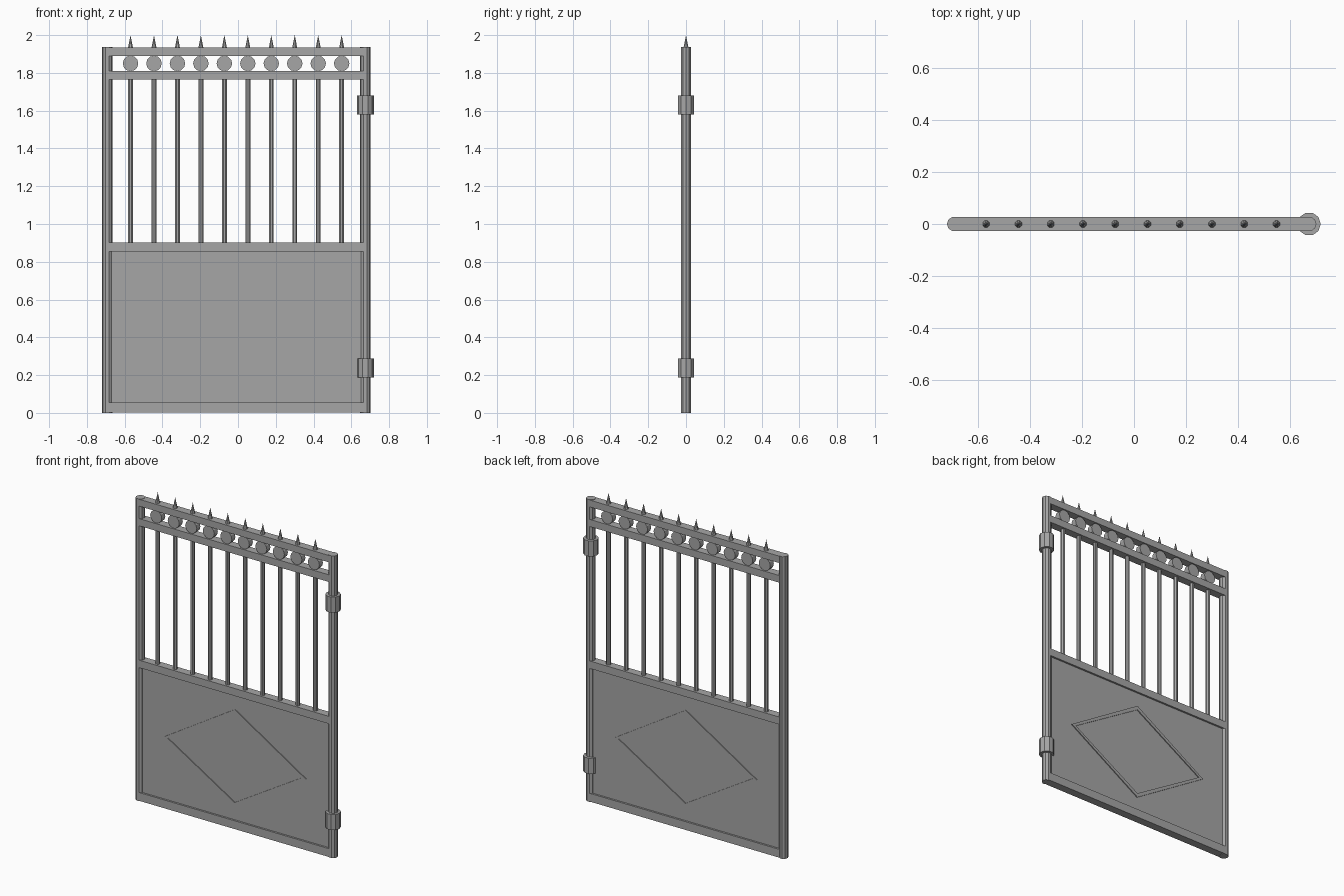
import bpy, bmesh, math
from mathutils import Matrix

if "Cube" in bpy.data.objects:
    bpy.data.objects.remove(bpy.data.objects["Cube"])

steel = bpy.data.materials.new("grey_steel")
steel.diffuse_color = (0.38, 0.38, 0.38, 1)
steel.use_nodes = True
steel.node_tree.nodes["Principled BSDF"].inputs["Base Color"].default_value = steel.diffuse_color


def finish(bm, name):
    bmesh.ops.recalc_face_normals(bm, faces=bm.faces)
    me = bpy.data.meshes.new(name)
    bm.to_mesh(me)
    bm.free()
    me.materials.append(steel)
    ob = bpy.data.objects.new(name, me)
    bpy.context.collection.objects.link(ob)
    return ob


def box(name, x0, x1, z0, z1, half_y):
    bm = bmesh.new()
    m = Matrix.Translation(((x0 + x1) / 2, 0, (z0 + z1) / 2)) @ Matrix.Diagonal((x1 - x0, 2 * half_y, z1 - z0, 1))
    bmesh.ops.create_cube(bm, size=1, matrix=m)
    return finish(bm, name)


def rod(name, x, z0, z1, r, sides, r_top=None):
    bm = bmesh.new()
    m = Matrix.Translation((x, 0, (z0 + z1) / 2)) @ Matrix.Rotation(math.pi / sides, 4, 'Z')
    bmesh.ops.create_cone(bm, cap_ends=True, segments=sides, radius1=r,
                          radius2=r if r_top is None else r_top, depth=z1 - z0, matrix=m)
    return finish(bm, name)


def disc(name, x, z, r, depth, sides):
    bm = bmesh.new()
    m = Matrix.Translation((x, 0, z)) @ Matrix.Rotation(math.pi / 2, 4, 'X')
    bmesh.ops.create_cone(bm, cap_ends=True, segments=sides, radius1=r, radius2=r, depth=depth, matrix=m)
    return finish(bm, name)


LEFT, RIGHT, HALF = -0.692, 0.674, 0.026

# side posts
rod("left_post", LEFT, 0, 1.936, 0.028, 10)
rod("right_post", RIGHT, 0, 1.936, 0.028, 10)

# horizontal rails
for name, z0, z1 in (("bottom_rail", 0.002, 0.055), ("middle_rail", 0.855, 0.903),
                     ("upper_rail", 1.764, 1.81), ("top_rail", 1.89, 1.934)):
    box(name, LEFT, RIGHT, z0, z1, HALF)

# hinges on the right post
for i, z in enumerate((0.237, 1.63)):
    rod(f"hinge_{i + 1}", RIGHT, z - 0.05, z + 0.05, 0.045, 10)

# lower sheet panel
box("lower_panel", LEFT, RIGHT, 0.04, 0.87, 0.014)

# raised diamond border on both faces of the panel
bm = bmesh.new()
rings = []
for y in (-0.02, 0.02):
    for hx, hz in ((0.505, 0.311), (0.474, 0.285)):
        rings.append([bm.verts.new((-0.01 + sx * hx, y, 0.453 + sz * hz))
                      for sx, sz in ((1, 0), (0, 1), (-1, 0), (0, -1))])
for a, b in ((0, 1), (2, 3), (0, 2), (1, 3)):
    for i in range(4):
        j = (i + 1) % 4
        bm.faces.new((rings[a][i], rings[a][j], rings[b][j], rings[b][i]))
finish(bm, "diamond_border")

# upright bars, ornament discs and spikes
for i in range(10):
    x = -0.569 + i * 0.1242
    rod(f"bar_{i + 1}", x, 0.89, 1.78, 0.014, 8)
    disc(f"ornament_disc_{i + 1}", x, 1.85, 0.041, 0.036, 12)
    rod(f"spike_{i + 1}", x, 1.93, 2.0, 0.015, 8, 0.0)
